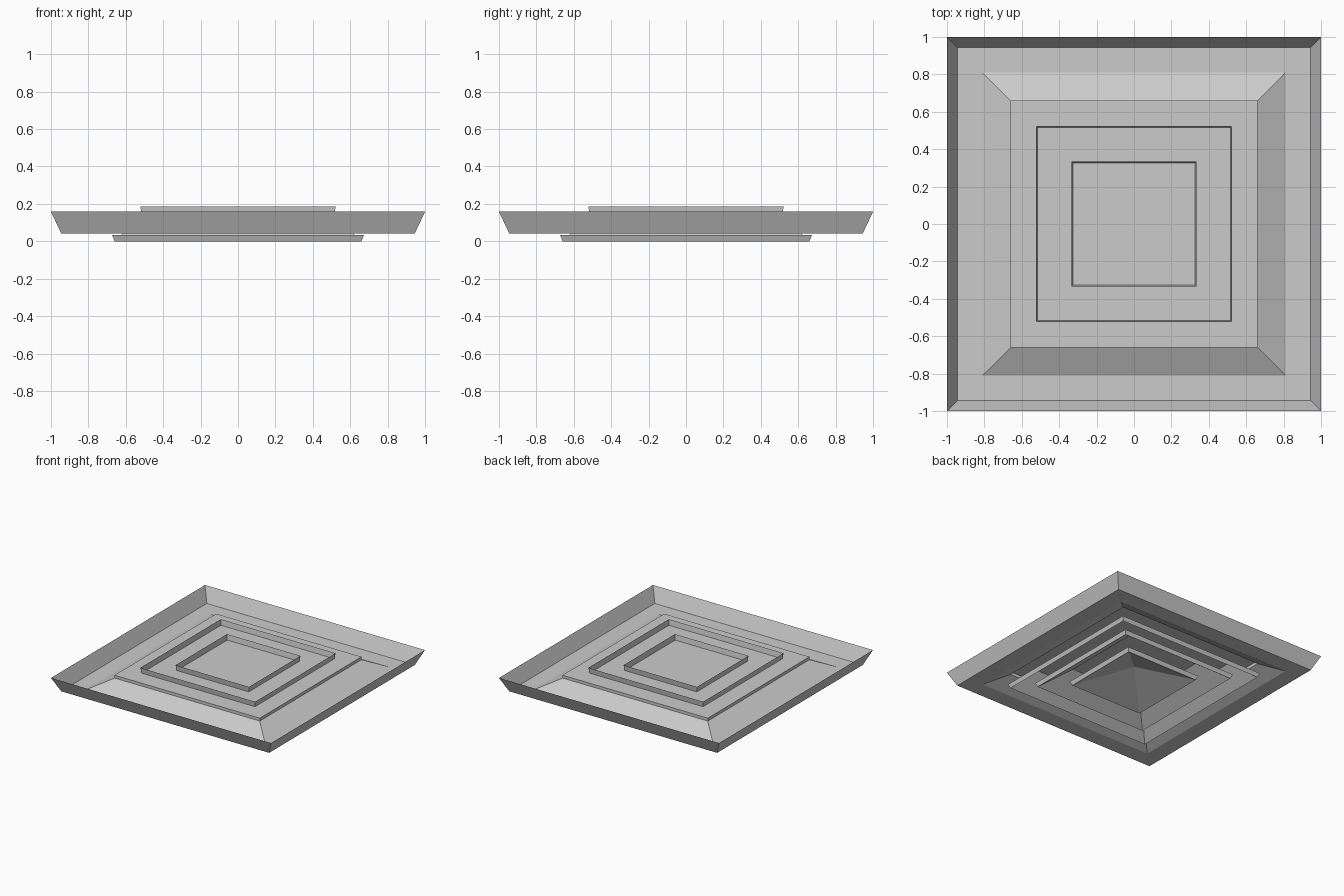
import bpy, bmesh

if "Cube" in bpy.data.objects:
    bpy.data.objects.remove(bpy.data.objects["Cube"])


def square_sheet(name, profile, cap=False):
    """Thin square sheet swept through (half_width, z) points; zero width makes an apex."""
    bm = bmesh.new()
    rings = []
    for r, z in profile:
        if r == 0:
            rings.append([bm.verts.new((0, 0, z))] * 4)
        else:
            rings.append([bm.verts.new((sx * r, sy * r, z))
                          for sx, sy in ((-1, -1), (1, -1), (1, 1), (-1, 1))])
    for a, b in zip(rings, rings[1:]):
        for i in range(4):
            j = (i + 1) % 4
            corners = [a[i], a[j], b[j], b[i]]
            bm.faces.new(list(dict.fromkeys(corners)))
    if cap:
        bm.faces.new(rings[-1])
    mesh = bpy.data.meshes.new(name)
    bm.to_mesh(mesh)
    bm.free()
    obj = bpy.data.objects.new(name, mesh)
    bpy.context.collection.objects.link(obj)
    return obj


PLATE_Z = 0.142

# Outer tray: flared rim, flat border, rising slope, raised cover plate
square_sheet("outer_frame", [(1.0, 0.158), (0.945, 0.042), (0.81, 0.042),
                             (0.66, 0.118), (0.66, PLATE_Z)], cap=True)

# Sloped louvres: upturned lip at the bottom, neck collar through the plate
for name, outer, neck in (("outer_louvre", 0.66, 0.515), ("middle_louvre", 0.515, 0.327)):
    square_sheet(name, [(outer + 0.013, 0.033), (outer, 0.0),
                        (neck, PLATE_Z - 0.002), (neck + 0.007, 0.187)])

# Centre pyramid with the same lip
square_sheet("centre_pyramid", [(0.343, 0.033), (0.33, 0.0), (0, PLATE_Z - 0.004)])
